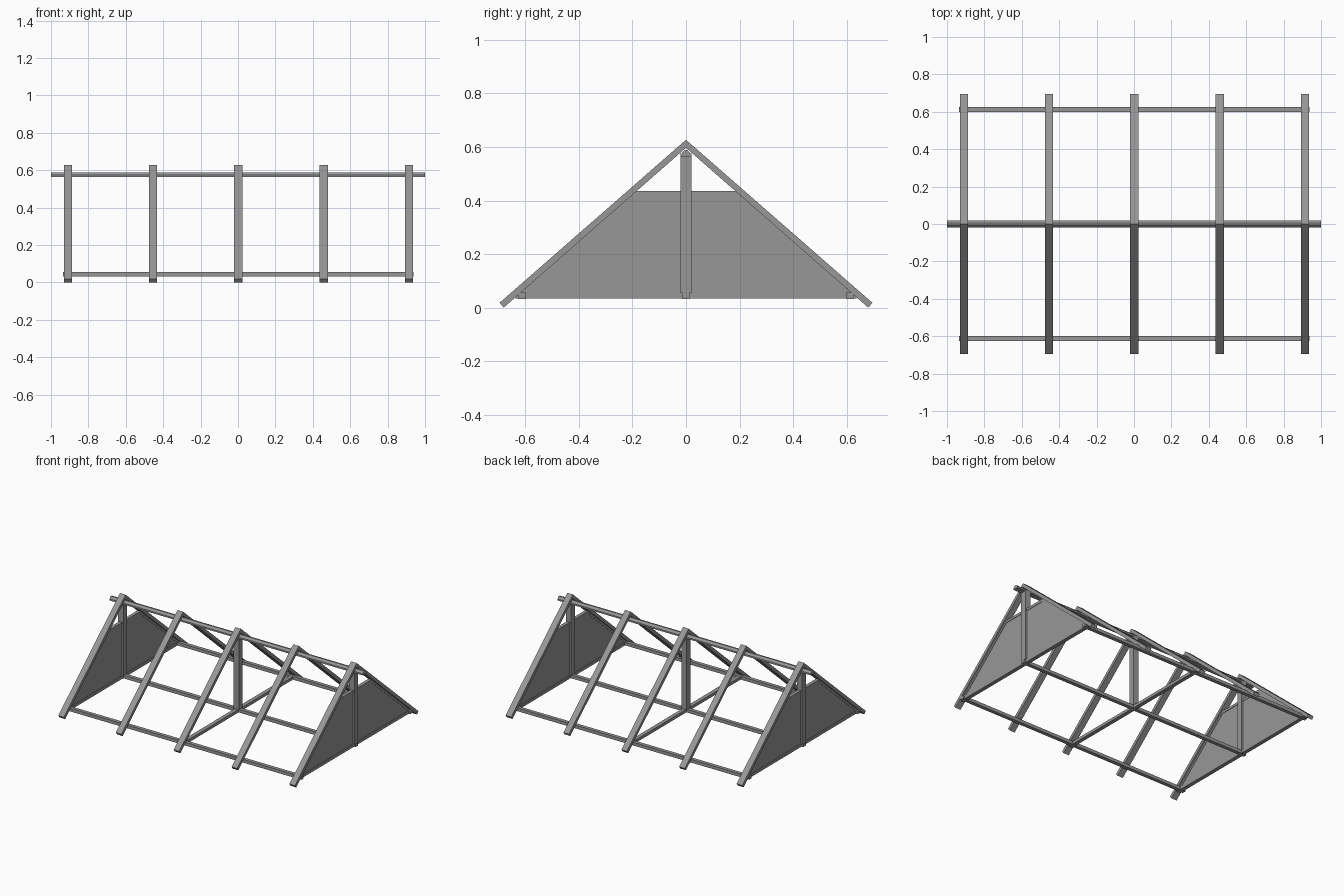
import bpy, bmesh

if "Cube" in bpy.data.objects:
    bpy.data.objects.remove(bpy.data.objects["Cube"])

SLOPE = 0.8746          # roof pitch
APEX, UNDER = 0.627, 0.597   # rafter top and underside heights at the ridge

wood = bpy.data.materials.new("dark_grey")
wood.diffuse_color = (0.31, 0.31, 0.31, 1)
wood.use_nodes = True
wood.node_tree.nodes["Principled BSDF"].inputs["Base Color"].default_value = wood.diffuse_color


def prism(name, profile, x0, x1):
    """Extrude a closed (y, z) profile along x."""
    bm = bmesh.new()
    face = bm.faces.new([bm.verts.new((x0, y, z)) for y, z in profile])
    ext = bmesh.ops.extrude_face_region(bm, geom=[face])
    moved = [v for v in ext["geom"] if isinstance(v, bmesh.types.BMVert)]
    bmesh.ops.translate(bm, verts=moved, vec=(x1 - x0, 0, 0))
    bmesh.ops.recalc_face_normals(bm, faces=bm.faces)
    mesh = bpy.data.meshes.new(name)
    bm.to_mesh(mesh)
    bm.free()
    mesh.materials.append(wood)
    obj = bpy.data.objects.new(name, mesh)
    bpy.context.collection.objects.link(obj)
    return obj


def beam(name, x, y, z):
    """Box from (min, max) ranges."""
    return prism(name, [(y[0], z[0]), (y[1], z[0]), (y[1], z[1]), (y[0], z[1])], *x)


def under_y(z, inset=0.0):
    """Half width beneath the rafters at height z."""
    return (UNDER - z) / SLOPE - inset


# Rafters, mitred at the ridge
for i, x in enumerate((-0.909, -0.455, 0.001, 0.458, 0.9145)):
    for side, s in (("front", -1), ("back", 1)):
        prism(f"rafter_{side}_{i}",
              [(0, APEX), (s * 0.696, 0.0185), (s * 0.681, 0.0), (0, UNDER)],
              x - 0.022, x + 0.022)

# Ridge beam with bevelled top
prism("ridge_beam", [(-0.02, 0.563), (0.02, 0.563), (0.02, 0.5745),
                     (0.006, 0.588), (-0.006, 0.588), (-0.02, 0.5745)], -1, 1)

# Long floor beams
for name, y in (("front_plate", -0.612), ("middle_plate", 0), ("back_plate", 0.612)):
    beam(name, (-0.936, 0.938), (y - 0.013, y + 0.013), (0.033, 0.056))

# Cross ties and posts
for name, x in (("left", -0.91), ("centre", 0.001), ("right", 0.913)):
    beam(f"{name}_tie", (x - 0.014, x + 0.014), (-0.637, 0.637), (0.034, 0.055))
    beam(f"{name}_post", (x - 0.021, x + 0.021), (-0.021, 0.021), (0.055, 0.566))

# Gable walls with collar and sloping frame strips
for name, x in (("left", -0.91), ("right", 0.913)):
    lo, hi = 0.05, 0.435
    prism(f"{name}_gable_panel",
          [(-under_y(lo), lo), (under_y(lo), lo), (under_y(hi), hi), (-under_y(hi), hi)],
          x - 0.009, x + 0.009)
    beam(f"{name}_collar", (x - 0.012, x + 0.012),
         (-under_y(hi), under_y(hi)), (0.417, hi))
    for side, s in (("front", -1), ("back", 1)):
        prism(f"{name}_gable_strip_{side}",
              [(s * under_y(lo), lo), (s * under_y(hi), hi),
               (s * under_y(hi, 0.023), hi), (s * under_y(lo, 0.023), lo)],
              x - 0.012, x + 0.012)
